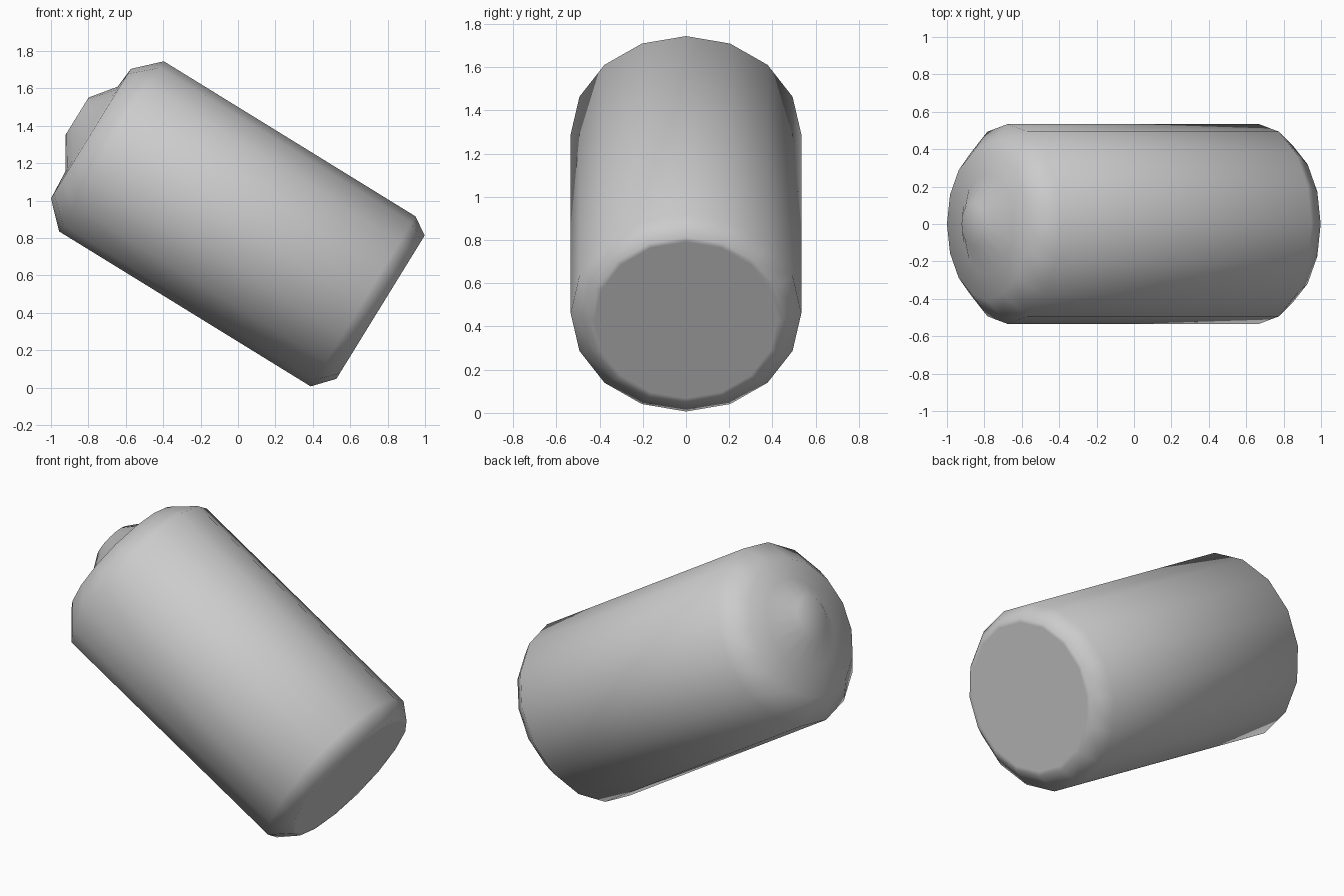
import bpy, bmesh
from math import sin, cos, pi
from mathutils import Vector

if "Cube" in bpy.data.objects:
    bpy.data.objects.remove(bpy.data.objects["Cube"])

SIDES = 16
BASE = Vector((0.6685, 0, 0.461))            # centre of the lower wide ring
AXIS = Vector((-0.8515, 0, 0.5246)).normalized()
UP = Vector((-AXIS.x, 0, 0)).normalized()
UP = Vector((AXIS.z, 0, -AXIS.x))            # across the axis, in the xz plane
SIDE = Vector((0, 1, 0))

# Rings along the tilted axis: (distance, radius, offset across the axis)
RINGS = [
    (-0.096, 0.425, 0.0225),   # flat lower cap
    (-0.096, 0.450, 0.0225),   # lower chamfer
    (0.0, 0.534, 0.0),         # barrel
    (1.580, 0.534, 0.0),
    (1.709, 0.407, 0.0),       # upper chamfer
    (1.719, 0.267, 0.022),     # knob foot
    (1.821, 0.117, 0.041),     # knob top
]


def tilted_lathe(name, rings):
    bm = bmesh.new()
    loops = []
    for t, r, off in rings:
        centre = BASE + AXIS * t + UP * off
        loops.append([bm.verts.new(centre + UP * r * cos(2 * pi * i / SIDES)
                                   + SIDE * r * sin(2 * pi * i / SIDES))
                      for i in range(SIDES)])
    for a, b in zip(loops, loops[1:]):
        for i in range(SIDES):
            j = (i + 1) % SIDES
            bm.faces.new((a[i], a[j], b[j], b[i]))
    bm.faces.new(loops[0])
    bm.faces.new(loops[-1])
    bmesh.ops.recalc_face_normals(bm, faces=bm.faces)
    for f in bm.faces:
        f.smooth = True
    mesh = bpy.data.meshes.new(name)
    bm.to_mesh(mesh)
    bm.free()
    obj = bpy.data.objects.new(name, mesh)
    bpy.context.collection.objects.link(obj)
    return obj


# Tilted barrel with chamfered ends and a small knob on the upper end
tilted_lathe("capped_barrel", RINGS)
